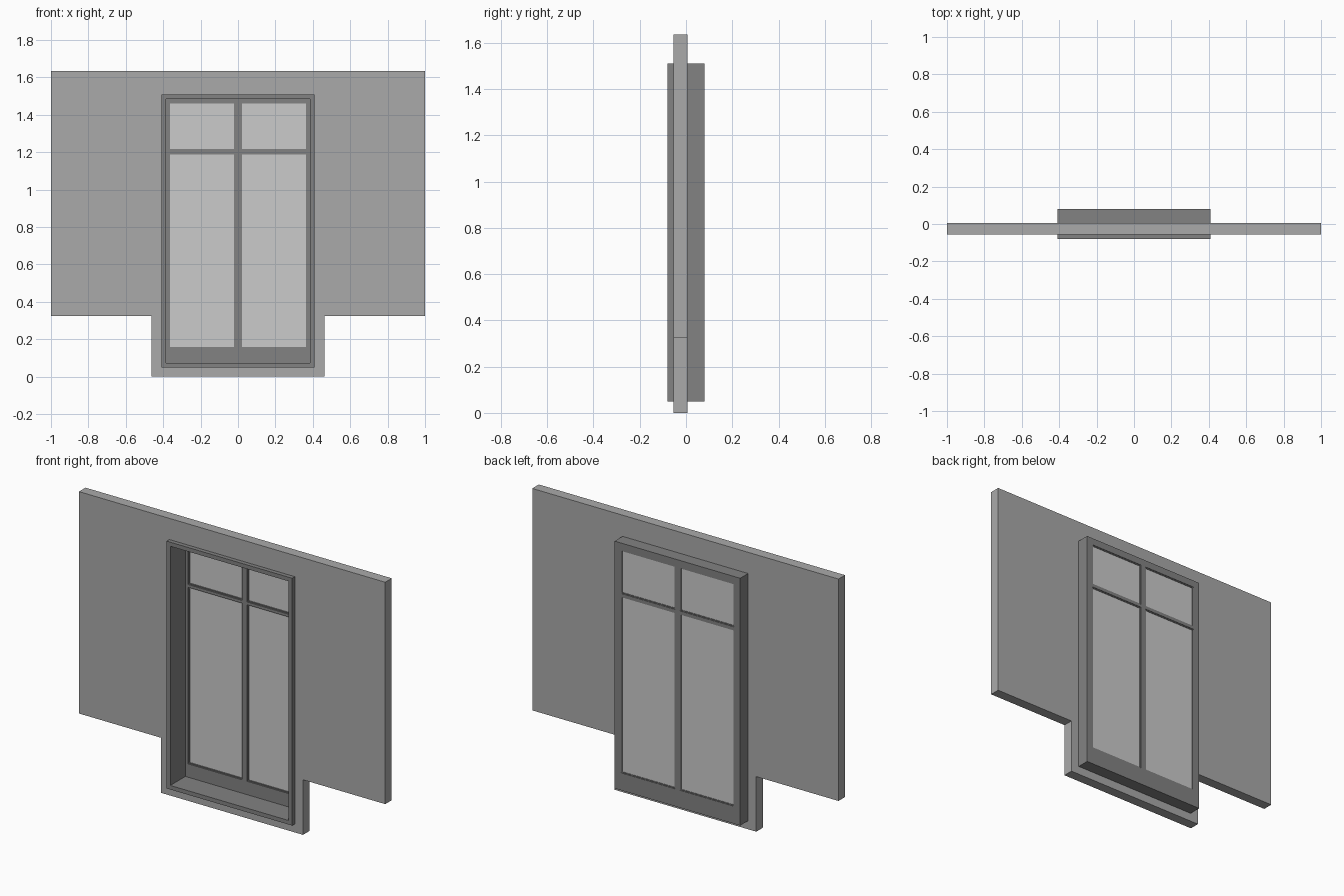
import bpy
import bmesh
import math
from mathutils import Matrix

cube = bpy.data.objects.get("Cube")
if cube:
    bpy.data.objects.remove(cube, do_unlink=True)


def material(name, value):
    mat = bpy.data.materials.new(name)
    mat.use_nodes = True
    colour = (value, value, value, 1)
    mat.diffuse_color = colour
    mat.node_tree.nodes["Principled BSDF"].inputs["Base Color"].default_value = colour
    return mat


wall_grey = material("wall grey", 0.40)
frame_grey = material("frame dark grey", 0.225)
glass_grey = material("glass pale grey", 0.60)


def rect(x0, x1, z0, z1):
    return [(x0, z0), (x1, z0), (x1, z1), (x0, z1)]


def inset(loop, d):
    (x0, z0), (x1, z1) = loop[0], loop[2]
    return rect(x0 + d, x1 - d, z0 + d, z1 - d)


def panel(name, loops, y0, y1, mat):
    """Slab from y0 to y1; loops inside the first outline become holes."""
    curve = bpy.data.curves.new(name, "CURVE")
    curve.dimensions = "2D"
    curve.fill_mode = "BOTH"
    curve.extrude = (y1 - y0) / 2
    for loop in loops:
        spline = curve.splines.new("POLY")
        spline.points.add(len(loop) - 1)
        for point, (x, z) in zip(spline.points, loop):
            point.co = (x, z, 0, 1)
        spline.use_cyclic_u = True
    source = bpy.data.objects.new(name + " outline", curve)
    bpy.context.collection.objects.link(source)
    bpy.context.view_layer.update()
    graph = bpy.context.evaluated_depsgraph_get()
    mesh = bpy.data.meshes.new_from_object(source.evaluated_get(graph))
    bpy.data.objects.remove(source, do_unlink=True)
    # Stand the slab upright, weld it and face it outwards
    mesh.transform(Matrix.Translation((0, (y0 + y1) / 2, 0)) @ Matrix.Rotation(math.pi / 2, 4, "X"))
    bm = bmesh.new()
    bm.from_mesh(mesh)
    bmesh.ops.remove_doubles(bm, verts=bm.verts, dist=0.0001)
    bmesh.ops.dissolve_degenerate(bm, edges=bm.edges, dist=0.0001)
    bmesh.ops.recalc_face_normals(bm, faces=bm.faces)
    for face in bm.faces:
        face.smooth = False
    bm.to_mesh(mesh)
    bm.free()
    mesh.name = name
    mesh.materials.clear()
    mesh.materials.append(mat)
    obj = bpy.data.objects.new(name, mesh)
    bpy.context.collection.objects.link(obj)
    return obj


# Wall with a lower apron and an opening for the window
half, apron, step, top = 1.0, 0.463, 0.325, 1.635
casing = rect(-0.41, 0.41, 0.05, 1.51)
outline = [(-apron, 0), (apron, 0), (apron, step), (half, step),
           (half, top), (-half, top), (-half, step), (-apron, step)]
panel("wall", [outline, casing], -0.055, 0.006, wall_grey)

# Deep casing lining the opening
reveal = inset(casing, 0.024)
panel("casing", [casing, reveal], -0.08, 0.08, frame_grey)

# Sash at the back of the casing, with two upper and two lower lights
lights = {}
for side, sign in (("left", 1), ("right", -1)):
    x0, x1 = sorted((sign * 0.016, sign * 0.37))
    lights["upper_" + side] = rect(x0, x1, 1.212, 1.468)
    lights["lower_" + side] = rect(x0, x1, 0.153, 1.195)
panel("sash", [reveal] + list(lights.values()), 0.06, 0.08, frame_grey)

# Glazing bead and glass in each light
for place, loop in lights.items():
    panel(place + "_bead", [loop, inset(loop, 0.006)], 0.066, 0.077, frame_grey)
    panel(place + "_glass", [inset(loop, 0.003)], 0.07, 0.074, glass_grey)
